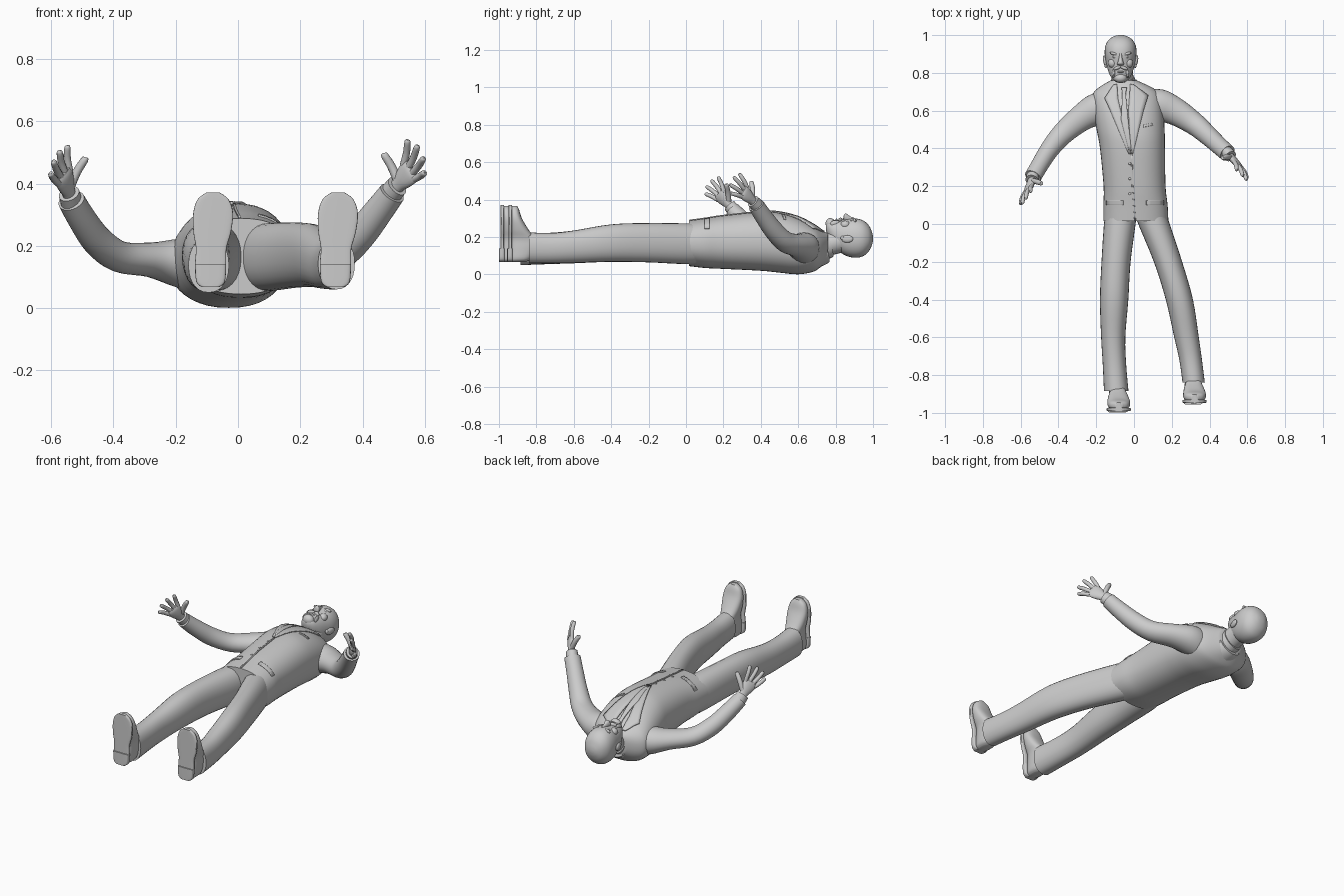
import bpy, bmesh, math
from mathutils import Vector, Matrix
from mathutils.bvhtree import BVHTree

cube = bpy.data.objects.get("Cube")
if cube:
    bpy.data.objects.remove(cube, do_unlink=True)

grey = bpy.data.materials.new("plain grey")
grey.use_nodes = True
grey.diffuse_color = (0.6, 0.6, 0.6, 1)
grey.node_tree.nodes["Principled BSDF"].inputs["Base Color"].default_value = (0.6, 0.6, 0.6, 1)
X, Y, Z = Vector((1, 0, 0)), Vector((0, 1, 0)), Vector((0, 0, 1))


def finish(name, bm):
    bmesh.ops.recalc_face_normals(bm, faces=bm.faces)
    mesh = bpy.data.meshes.new(name)
    bm.to_mesh(mesh)
    bm.free()
    mesh.materials.append(grey)
    ob = bpy.data.objects.new(name, mesh)
    bpy.context.collection.objects.link(ob)
    bpy.ops.object.select_all(action="DESELECT")
    ob.select_set(True)
    bpy.context.view_layer.objects.active = ob
    bpy.ops.object.shade_smooth_by_angle(angle=math.radians(42))
    return ob


def spline(rows, steps):
    """Smooth rows of numbers through every given row."""
    rows = [Vector(r) for r in rows]
    out = []
    for i in range(len(rows) - 1):
        a, b = rows[max(i - 1, 0)], rows[i]
        c, d = rows[i + 1], rows[min(i + 2, len(rows) - 1)]
        for k in range(steps):
            t = k / steps
            out.append(b + (c - a) * (t / 2) + (a * 2 - b * 5 + c * 4 - d) * (t * t / 2)
                       + (b * 3 - a - c * 3 + d) * (t ** 3 / 2))
    return out + [rows[-1]]


def loft(name, rows, axis=None, side=None, power=2.0, n=28, steps=4):
    """Skin through rows of x, y, z, half width, half depth."""
    rows = spline(rows, steps)
    bm, rings = bmesh.new(), []
    for i, r in enumerate(rows):
        c = Vector(r[:3])
        t = axis or (Vector(rows[min(i + 1, len(rows) - 1)][:3]) - Vector(rows[max(i - 1, 0)][:3])).normalized()
        u = side if side else t.cross(Z)
        u = (u - t * u.dot(t)).normalized()
        v = u.cross(t)
        ring = []
        for k in range(n):
            a = math.tau * k / n
            ca, sa = math.cos(a), math.sin(a)
            p = c + u * r[3] * math.copysign(abs(ca) ** (2 / power), ca)
            ring.append(bm.verts.new(p + v * r[4] * math.copysign(abs(sa) ** (2 / power), sa)))
        rings.append(ring)
    for a, b in zip(rings, rings[1:]):
        for k in range(n):
            bm.faces.new((a[k], a[(k + 1) % n], b[(k + 1) % n], b[k]))
    bm.faces.new(rings[0])
    bm.faces.new(rings[-1])
    return finish(name, bm)


def ball(name, loc, size, turn=0):
    bm = bmesh.new()
    m = Matrix.Translation(loc) @ Matrix.Rotation(turn, 4, "Z") @ Matrix.Diagonal((*size, 1))
    bmesh.ops.create_uvsphere(bm, u_segments=18, v_segments=10, radius=1, matrix=m)
    return finish(name, bm)


def along_y(rows):
    """Rows of x, y, low z, high z, half width."""
    return [(x, y, (lo + hi) / 2, w, (hi - lo) / 2) for x, y, lo, hi, w in rows]


# Jacket body
jacket = loft("jacket", along_y([
    (.01, .015, .045, .288, .172), (.008, .1, .035, .3, .17), (.003, .2, .03, .315, .164),
    (-.008, .4, .02, .335, .172), (-.018, .5, .01, .33, .18), (-.03, .6, .001, .305, .185),
    (-.04, .68, .015, .265, .18), (-.045, .72, .04, .238, .145), (-.055, .76, .08, .22, .07)]),
    Y, X, 2.3, 40)
bm = bmesh.new()
bm.from_mesh(jacket.data)
surface = BVHTree.FromBMesh(bm)
bm.free()


def plate(name, left, right, lift=.002, thick=.007):
    """Thin cloth panel laid on the jacket front between two edges."""
    bm, grid = bmesh.new(), []
    for i in range(len(left) - 1):
        for k in range(7 if i == len(left) - 2 else 6):
            a = Vector(left[i]).lerp(Vector(left[i + 1]), k / 6)
            b = Vector(right[i]).lerp(Vector(right[i + 1]), k / 6)
            row = []
            for j in range(5):
                p = a.lerp(b, j / 4)
                hit = surface.ray_cast(Vector((p.x, p.y, 1)), -Z)[0]
                row.append(bm.verts.new((p.x, p.y, (hit.z if hit else .2) + lift)))
            grid.append(row)
    for a, b in zip(grid, grid[1:]):
        for j in range(4):
            bm.faces.new((a[j], a[j + 1], b[j + 1], b[j]))
    ob = finish(name, bm)
    mod = ob.modifiers.new("thickness", "SOLIDIFY")
    mod.thickness, mod.offset = thick, 0


# Lapels, tie, front edge, pockets and buttons
plate("right_lapel", [(-.11, .735), (-.155, .665), (-.125, .6), (-.028, .37)],
      [(-.09, .74), (-.085, .665), (-.07, .6), (-.016, .37)], .004)
plate("left_lapel", [(-.02, .74), (-.025, .665), (-.03, .6), (-.016, .37)],
      [(.0, .735), (.075, .68), (.05, .6), (-.006, .37)], .004)
plate("tie", [(-.066, .72), (-.062, .69), (-.068, .55), (-.027, .39)],
      [(-.038, .72), (-.044, .69), (-.03, .55), (-.014, .39)], .005)
plate("front_edge", [(-.016, .37), (-.012, .2), (.002, .02)], [(-.008, .37), (-.004, .2), (.01, .02)], .002, .005)
for name, x in (("right", -.1), ("left", .11)):
    plate(name + "_pocket_flap", [(x - .045, .125), (x - .045, .1)], [(x + .045, .125), (x + .045, .1)])
plate("breast_pocket", [(.05, .525), (.05, .512)], [(.1, .535), (.1, .522)])
for i, y in enumerate((.32, .24, .16)):
    hit = surface.ray_cast(Vector((-.022, y, 1)), -Z)[0]
    ball("button_%d" % (i + 1), hit, (.007, .007, .004))

# Trousers
loft("right_trouser", along_y([
    (-.06, .12, .07, .26, .075), (-.072, .03, .055, .272, .084), (-.095, -.2, .065, .275, .077),
    (-.105, -.4, .068, .268, .075), (-.11, -.6, .06, .235, .064), (-.103, -.75, .055, .222, .062),
    (-.094, -.885, .05, .225, .065)]), Y, X, 2.2)
loft("left_trouser", along_y([
    (.07, .12, .07, .26, .075), (.095, .03, .055, .272, .084), (.18, -.2, .065, .275, .075),
    (.24, -.4, .068, .268, .072), (.278, -.6, .062, .235, .065), (.3, -.72, .06, .222, .06),
    (.316, -.84, .06, .225, .059)]), Y, X, 2.2)

# Shoes: x shift, width, sole y and top y at each height
shoe = [(.068, 0, .025, -.98, -.9), (.085, 0, .042, -.988, -.87), (.14, 0, .046, -.988, -.84),
        (.19, .002, .045, -.982, -.85), (.24, .005, .056, -.985, -.885), (.3, .008, .06, -.985, -.92),
        (.345, .008, .046, -.983, -.935), (.367, .008, .018, -.975, -.945)]
for name, x, dy in (("right", -.088, 0), ("left", .313, .043)):
    loft(name + "_shoe", [(x + s, dy + (a + b) / 2, z, w, (b - a) / 2) for z, s, w, a, b in shoe], Z, X, 2.5)
    loft(name + "_sole", [(x + s, dy - .982, z * 1.01, w + .004, .01) for z, s, w, a, b in shoe], Z, X, 5)
    loft(name + "_heel", [(x + s, dy - .984, z, w + .004, .015) for z, s, w, a, b in shoe[:3]], Z, X, 5)

# Sleeves
loft("right_sleeve", [
    (-.1, .63, .13, .06, .085), (-.19, .61, .145, .085, .078), (-.28, .56, .155, .07, .056),
    (-.38, .475, .165, .058, .05), (-.45, .39, .215, .05, .05), (-.5, .31, .285, .046, .046),
    (-.535, .25, .345, .045, .041)])
loft("left_sleeve", [
    (.04, .645, .13, .06, .085), (.13, .63, .145, .085, .08), (.22, .595, .155, .073, .062),
    (.32, .53, .175, .06, .055), (.39, .47, .235, .052, .052), (.45, .415, .31, .047, .047),
    (.495, .375, .37, .045, .042)])


def hand(name, wrist, index, pinky, tips, thumb):
    wrist, index, pinky, thumb = map(Vector, (wrist, index, pinky, thumb))
    knuckle = (index + pinky) / 2
    across, run = index - pinky, knuckle - wrist
    half = across.length / 2

    def row(f, w, d):
        return (*(wrist + run * f), w, d)
    loft(name + "_shirt_cuff", [row(-.3, .037, .033), row(.12, .036, .032)], side=across)
    loft(name + "_palm", [row(-.2, .025, .02), row(.2, .025, .018), row(.6, half + .005, .018),
                          row(.95, half + .01, .015), row(1.12, half + .002, .009)], side=across, n=20)
    digits = [(index.lerp(pinky, i / 3) - run * .1, Vector(t), .0115) for i, t in enumerate(tips)]
    digits.append((wrist + run * .3 + across * .2, thumb, .014))
    back = run.cross(across).normalized()
    if back.y < 0:
        back = -back
    for i, (a, b, r) in enumerate(digits):
        mid = a.lerp(b, .5) + back * .005
        end = a.lerp(b, .93)
        loft("%s_%s" % (name, "thumb" if i == 4 else "finger_%d" % (i + 1)),
             [(*a, r, r), (*mid, r, r), (*end, r * .85, r * .85), (*b, r * .3, r * .3)], side=across, n=12)


# Hands
hand("right_hand", (-.54, .24, .36), (-.542, .198, .445), (-.577, .165, .405),
     [(-.548, .172, .522), (-.574, .135, .505), (-.593, .108, .472), (-.602, .103, .432)], (-.488, .215, .484))
hand("left_hand", (.505, .365, .385), (.535, .325, .462), (.572, .295, .42),
     [(.545, .285, .54), (.577, .255, .522), (.597, .233, .482), (.6, .238, .435)], (.467, .35, .497))

# Neck and collar
loft("neck", [(-.05, .69, .135, .06, .06), (-.06, .76, .16, .058, .06), (-.066, .84, .185, .06, .065)], side=X)
loft("shirt_collar", [(-.052, .7, .14, .075, .08), (-.056, .74, .15, .068, .072), (-.06, .768, .158, .063, .066)],
     side=X, steps=3)
loft("jacket_collar", [(-.05, .69, .12, .1, .085), (-.054, .73, .13, .085, .078), (-.056, .75, .135, .076, .07)],
     side=X, steps=3)

# Head
HX = -.071
loft("head", along_y([
    (HX, .748, .235, .272, .018), (HX, .765, .195, .287, .042), (HX, .8, .14, .292, .062),
    (HX, .85, .103, .294, .076), (HX, .9, .09, .3, .084), (HX, .945, .097, .29, .08),
    (HX, .978, .125, .262, .06), (HX, .995, .16, .225, .032), (HX, 1.0, .185, .2, .01)]), Y, X, 2.15, 32)
loft("nose", along_y([(HX, .84, .28, .298, .008), (HX, .845, .28, .32, .018), (HX, .857, .28, .325, .015),
                      (HX, .88, .28, .31, .009), (HX, .902, .28, .302, .007)]), Y, X, n=16)
ball("chin_beard", (HX, .772, .272), (.034, .026, .03))
ball("lower_lip", (HX, .805, .29), (.017, .006, .009))
for name, s in (("right", -1), ("left", 1)):
    ball(name + "_moustache", (HX + s * .018, .826, .291), (.023, .009, .013), -s * .4)
    ball(name + "_beard_side", (HX + s * .036, .8, .272), (.009, .028, .018), s * .15)
    ball(name + "_cheek", (HX + s * .042, .852, .266), (.024, .026, .022))
    ball(name + "_eye", (HX + s * .031, .884, .287), (.012, .006, .007))
    ball(name + "_brow", (HX + s * .034, .901, .287), (.025, .008, .012), s * .25)
    ball(name + "_ear", (HX + s * .082, .862, .19), (.01, .032, .02), -s * .2)
    ball(name + "_ear_lobe", (HX + s * .077, .838, .195), (.008, .012, .012))
